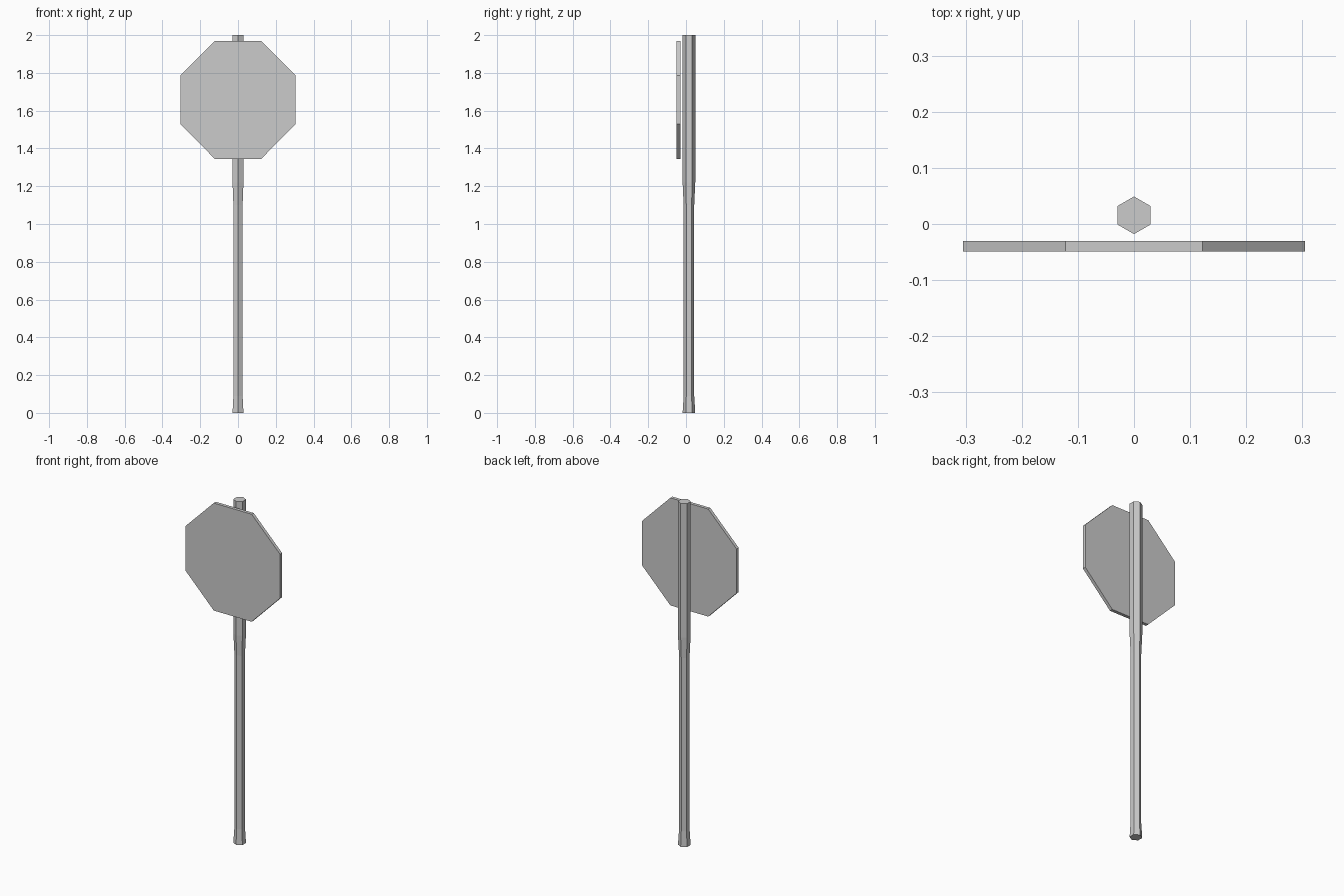
import bpy, bmesh
from math import sin, cos, pi

if "Cube" in bpy.data.objects:
    bpy.data.objects.remove(bpy.data.objects["Cube"])


def finish(name, bm):
    bmesh.ops.recalc_face_normals(bm, faces=bm.faces)
    me = bpy.data.meshes.new(name)
    bm.to_mesh(me)
    bm.free()
    bpy.context.collection.objects.link(bpy.data.objects.new(name, me))


# Hexagonal pole: flared foot, slim shaft, thicker upper part
SIDES, POLE_Y = 6, 0.0155
profile = [(0.0, 0.0335), (0.09, 0.028), (1.10, 0.028), (1.22, 0.0335), (2.0, 0.0335)]
bm = bmesh.new()
rings = []
for z, r in profile:
    angles = [pi / 2 + 2 * pi * i / SIDES for i in range(SIDES)]
    rings.append([bm.verts.new((r * cos(a), POLE_Y + r * sin(a), z)) for a in angles])
for low, high in zip(rings, rings[1:]):
    for i in range(SIDES):
        j = (i + 1) % SIDES
        bm.faces.new((low[i], low[j], high[j], high[i]))
bm.faces.new(rings[0])
bm.faces.new(rings[-1])
finish("pole", bm)

# Octagonal sign plate, standing just in front of the pole
right = [(0.122, 1.344), (0.305, 1.529), (0.305, 1.786), (0.122, 1.97)]
outline = right + [(-x, z) for x, z in reversed(right)]
bm = bmesh.new()
face = bm.faces.new([bm.verts.new((x, -0.049, z)) for x, z in outline])
ext = bmesh.ops.extrude_face_region(bm, geom=[face], use_keep_orig=True)
moved = [v for v in ext["geom"] if isinstance(v, bmesh.types.BMVert)]
bmesh.ops.translate(bm, verts=moved, vec=(0, 0.019, 0))
finish("sign_plate", bm)
